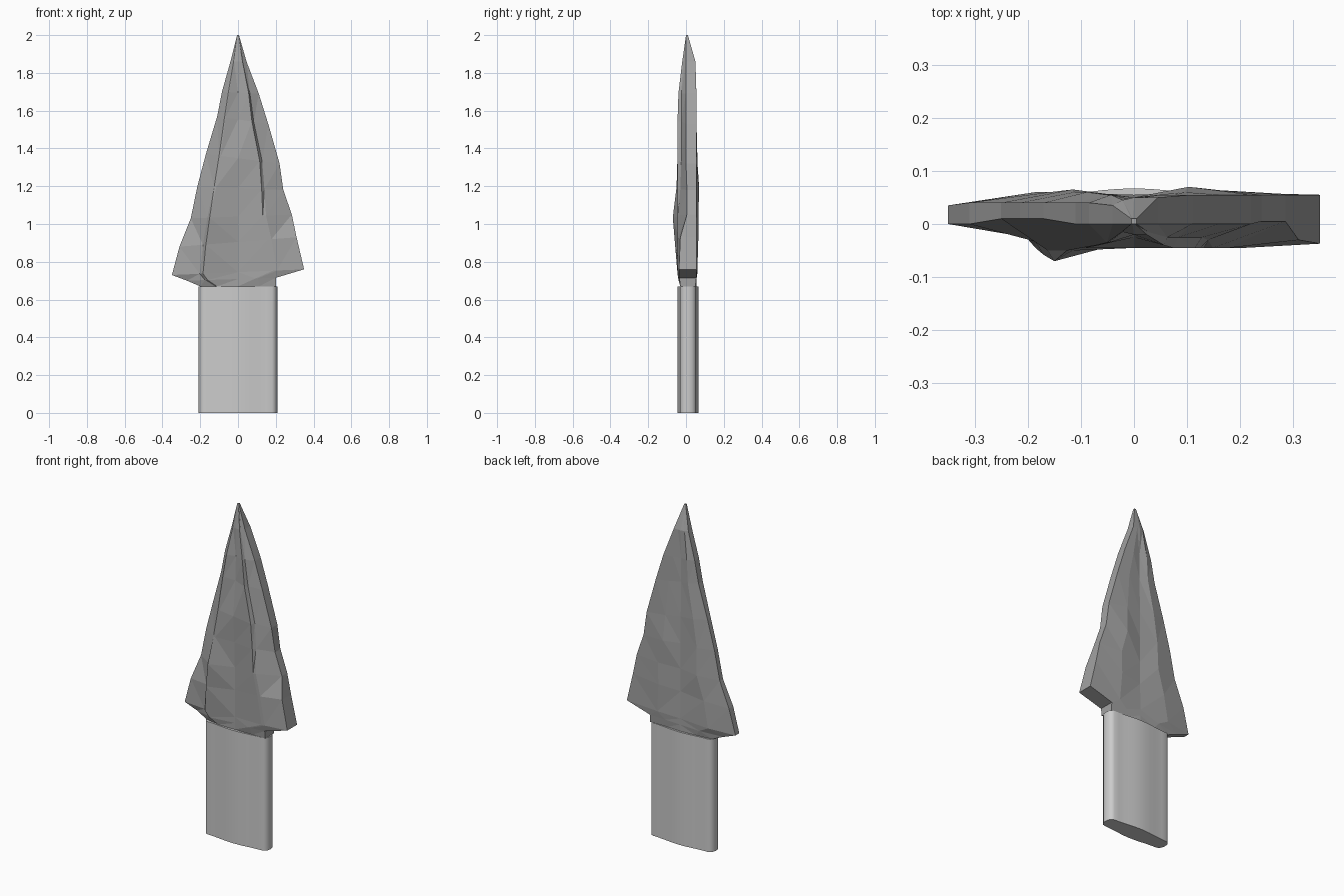
import bpy
import bmesh
import math

cube = bpy.data.objects.get("Cube")
if cube:
    bpy.data.objects.remove(cube)


def make_material(name, grey):
    mat = bpy.data.materials.new(name)
    mat.use_nodes = True
    colour = (grey, grey, grey, 1)
    mat.diffuse_color = colour
    mat.node_tree.nodes["Principled BSDF"].inputs["Base Color"].default_value = colour
    return mat


def loft(name, rings, material):
    """Skin a stack of closed rings, bottom ring first, and cap both ends."""
    bm = bmesh.new()
    loops = [[bm.verts.new(point) for point in ring] for ring in rings]
    count = len(loops[0])
    for low, high in zip(loops, loops[1:]):
        for i in range(count):
            j = (i + 1) % count
            bm.faces.new((low[i], low[j], high[j], high[i]))
    bm.faces.new(loops[0][::-1])
    bm.faces.new(loops[-1])
    bmesh.ops.recalc_face_normals(bm, faces=bm.faces[:])
    bmesh.ops.triangulate(bm, faces=[f for f in bm.faces if len(f.verts) == 4])
    mesh = bpy.data.meshes.new(name)
    bm.to_mesh(mesh)
    bm.free()
    mesh.materials.append(material)
    obj = bpy.data.objects.new(name, mesh)
    bpy.context.collection.objects.link(obj)
    return obj


stone = make_material("chipped stone grey", 0.36)
shaft_grey = make_material("pale shaft grey", 0.6)

# Chipped blade outline: left-hand edge (x, z) and right-hand edge (x, z), base to tip
outline = [
    (-0.2, 0.67, 0.2, 0.67),
    (-0.27, 0.7, 0.2, 0.715),
    (-0.35, 0.73, 0.35, 0.76),
    (-0.31, 0.88, 0.31, 0.93),
    (-0.25, 1.03, 0.285, 1.05),
    (-0.215, 1.2, 0.24, 1.18),
    (-0.17, 1.37, 0.22, 1.32),
    (-0.11, 1.57, 0.16, 1.53),
    (-0.085, 1.7, 0.11, 1.69),
    (-0.04, 1.86, 0.045, 1.86),
    (-0.005, 2, 0.005, 2),
]
# Depth of the flaked faces at each outline row:
# front left ridge, front valley, front right ridge, back left, back valley, back right
depths = [
    (-0.03, -0.03, -0.03, 0.05, 0.055, 0.05),
    (-0.04, -0.03, -0.04, 0.055, 0.055, 0.055),
    (-0.045, -0.03, -0.045, 0.06, 0.055, 0.06),
    (-0.058, -0.03, -0.045, 0.06, 0.05, 0.065),
    (-0.07, -0.03, -0.045, 0.065, 0.05, 0.065),
    (-0.05, -0.035, -0.045, 0.06, 0.05, 0.07),
    (-0.045, -0.045, -0.045, 0.06, 0.05, 0.06),
    (-0.04, -0.025, -0.045, 0.055, 0.045, 0.055),
    (-0.035, -0.02, -0.04, 0.055, 0.045, 0.055),
    (-0.015, -0.02, -0.02, 0.045, 0.05, 0.05),
    (0, 0, 0, 0.01, 0.01, 0.01),
]
# Front and back of the blunt left and right edges
left_front = [-0.01, 0, 0, 0, 0.01, 0.01, 0.01, 0, 0, 0, 0]
right_front = [-0.03, -0.035, -0.037, -0.03, 0.005, 0.005, 0, 0, 0, 0, 0]
left_back = [0.04, 0.035, 0.035, 0.04, 0.04, 0.04, 0.04, 0.04, 0.04, 0.035, 0.01]
# Height of the small flake step beside each front ridge
left_step = [0.005, 0.01, 0.02, 0.025, 0.02, 0, 0, 0, 0, 0, 0]
right_step = [0, 0, 0, 0, 0, 0.015, 0.02, 0.02, 0.015, 0.005, 0]

blade_rings = []
for k, (xl, zl, xr, zr) in enumerate(outline):
    fl, fm, fr, bl, bv, br = depths[k]
    wobble = 0.04 * math.sin(2 * k)
    a, b = 0.56 + wobble, 0.5 - wobble
    right_back = max(min(br, 0.055), right_front[k] + 0.01)
    section = [
        (xl, left_front[k]),
        (xl * (a + 0.05), fl + left_step[k]),
        (xl * a, fl),
        (0, fm),
        (xr * b, fr),
        (xr * (b + 0.06), fr + right_step[k]),
        (xr, right_front[k]),
        (xr, right_back),
        (xr * (0.45 + wobble), br),
        (0, bv),
        (xl * (0.5 - wobble), bl),
        (xl, left_back[k]),
    ]
    # Slide each point's height between the two edges so the rows lean
    blade_rings.append([
        (x, y, zl + (zr - zl) * (x - xl) / (xr - xl)) for x, y in section
    ])
loft("stone_blade", blade_rings, stone)


# Flat shaft: blunt rounded ends with a gentle swell along the middle
def shaft_section(z, steps=12, reach=0.18, corner=0.028):
    centre = 0.011
    points = []
    for side in (-1, 1):
        for i in range(steps + 1):
            x = -side * reach * (2 * i / steps - 1) * -1
            swell = 0.014 * math.cos(x / reach * math.pi / 2) ** 2
            points.append((x, centre + side * (0.042 + swell), z))
        # Rounded end following this face
        for angle in (30, 60, 90, 120, 150):
            t = math.radians(angle)
            points.append((side * (reach + corner * math.sin(t)),
                           centre + side * 0.042 * math.cos(t), z))
    return points


def ordered(points):
    """Sort a convex-like section by angle round its centre."""
    return sorted(points, key=lambda p: math.atan2(p[1] - 0.011, p[0]))


shaft = loft("shaft", [ordered(shaft_section(z)) for z in (0, 0.67)], shaft_grey)
bpy.context.view_layer.objects.active = shaft
shaft.select_set(True)
bpy.ops.object.shade_smooth_by_angle(angle=math.radians(35))
shaft.select_set(False)
